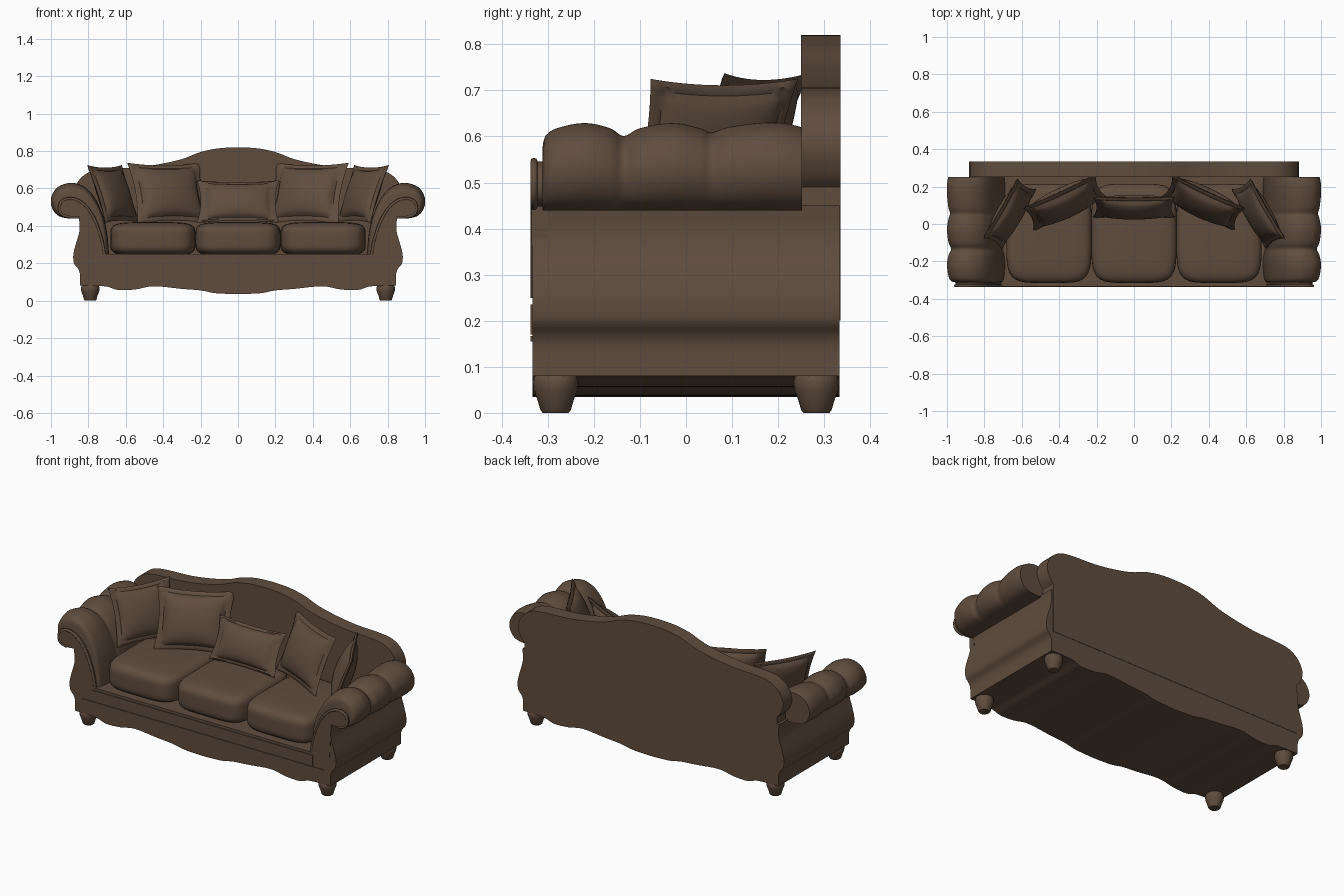
import bpy
import bmesh
import math
from mathutils import Matrix, Vector

cube = bpy.data.objects.get("Cube")
if cube:
    bpy.data.objects.remove(cube, do_unlink=True)

BROWN = (0.115, 0.073, 0.048, 1.0)
leather = bpy.data.materials.new("brown_leather")
leather.use_nodes = True
leather.diffuse_color = BROWN
leather.node_tree.nodes["Principled BSDF"].inputs["Base Color"].default_value = BROWN


def finish(name, bm, matrix=None, angle=40):
    """Turn a bmesh into a smooth shaded object."""
    bmesh.ops.remove_doubles(bm, verts=bm.verts, dist=0.0002)
    bmesh.ops.recalc_face_normals(bm, faces=bm.faces)
    mesh = bpy.data.meshes.new(name)
    bm.to_mesh(mesh)
    bm.free()
    obj = bpy.data.objects.new(name, mesh)
    bpy.context.collection.objects.link(obj)
    mesh.materials.append(leather)
    if matrix:
        obj.matrix_world = matrix
    bpy.ops.object.select_all(action="DESELECT")
    obj.select_set(True)
    bpy.context.view_layer.objects.active = obj
    bpy.ops.object.shade_smooth_by_angle(angle=math.radians(angle))
    return obj


def spline(points, steps=4):
    """Smooth open curve through the given points."""
    pts = [Vector(p) for p in points]
    pts = [pts[0]] + pts + [pts[-1]]
    out = []
    for a, b, c, d in zip(pts, pts[1:], pts[2:], pts[3:]):
        for i in range(steps):
            t = i / steps
            out.append(b + 0.5 * t * (c - a + t * (2 * a - 5 * b + 4 * c - d
                                                   + t * (3 * (b - c) + d - a))))
    return out + [pts[-1]]


def mirrored(half):
    """Complete an outline whose half runs along +x."""
    return list(half) + [Vector((-p[0], p[1])) for p in reversed(half)]


def loft(name, rings):
    """Skin closed rings and cap both ends."""
    bm = bmesh.new()
    loops = [[bm.verts.new(p) for p in ring] for ring in rings]
    for one, two in zip(loops, loops[1:]):
        for i in range(len(one)):
            j = (i + 1) % len(one)
            bm.faces.new((one[i], one[j], two[j], two[i]))
    bm.faces.new(loops[0])
    bm.faces.new(loops[-1])
    return finish(name, bm)


def slab(name, outline, front, back, side=1):
    return loft(name, [[(side * x, y, z) for x, z in outline] for y in (front, back)])


def tube(name, points, y, radius, side):
    """Piping along a path in the front plane."""
    curve = bpy.data.curves.new(name, "CURVE")
    curve.dimensions = "3D"
    curve.bevel_depth = radius
    curve.bevel_resolution = 2
    path = curve.splines.new("POLY")
    path.points.add(len(points) - 1)
    for point, (x, z) in zip(path.points, points):
        point.co = (side * x, y, z, 1)
    curve.materials.append(leather)
    obj = bpy.data.objects.new(name, curve)
    bpy.context.collection.objects.link(obj)


def seat_cushion(name, center, half):
    """Plump rounded box."""
    bm = bmesh.new()
    bmesh.ops.create_cube(bm, size=2)
    bmesh.ops.subdivide_edges(bm, edges=bm.edges, cuts=13, use_grid_fill=True)
    for v in bm.verts:
        v.co /= sum(abs(c) ** 5 for c in v.co) ** 0.2
        v.co = Vector(c * h for c, h in zip(v.co, half))
    finish(name, bm, Matrix.Translation(center), 60)


def pillow(name, center, width, height, yaw, lean, thick=0.065):
    """Pinched pillow with a flat flange round its edge."""
    bm = bmesh.new()
    n, inner = 28, 0.86
    for face in (-1, 1):
        grid = bmesh.ops.create_grid(bm, x_segments=n, y_segments=n, size=1)
        for v in grid["verts"]:
            u, w = v.co.x, v.co.y
            m = max(abs(u), abs(w))
            puff = 0 if m > 0.99 else 0.009
            if m < inner:
                puff = 0.004 + thick * ((1 - (u / inner) ** 2) * (1 - (w / inner) ** 2)) ** 0.45
            v.co = (u * width / 2 * (1 - 0.09 * (1 - w * w)),
                    w * height / 2 * (1 - 0.09 * (1 - u * u)), face * puff)
    turn = Matrix.Rotation(math.radians(yaw), 4, "Z") @ Matrix.Rotation(math.radians(lean), 4, "X")
    finish(name, bm, Matrix.Translation(center) @ turn, 50)


# Body: scalloped apron, bulging sides and a recessed seat deck
apron = spline([(0, .035), (.12, .04), (.2, .055), (.3, .063), (.45, .077),
                (.55, .06), (.64, .057), (.7, .075), (.77, .08)])
flank = spline([(.845, .08), (.845, .14), (.855, .17), (.877, .2), (.88, .25),
                (.865, .31), (.85, .36), (.845, .4), (.85, .45)])
slab("body", mirrored(apron + flank + [(.78, .45), (.71, .25)])[1:], -.333, .333)

# Front rail and the moulding under it
slab("front_rail", mirrored([(.73, .17), (.73, .235)]), -.338, -.32)
slab("rail_moulding", mirrored([(.8, .155), (.8, .167)]), -.337, -.32)

# Serpentine back
crest = spline([(0, .82), (.1, .815), (.2, .795), (.3, .757), (.42, .73), (.55, .712),
                (.7, .705), (.79, .69), (.85, .645), (.877, .58), (.86, .52), (.835, .49)])
slab("back", mirrored(crest + [(.835, .2)])[1:], .25, .335)

# Rolled arms, with padded lobes along their length
roll = spline([(.69, .25), (.70, .36), (.72, .45), (.76, .54), (.81, .6), (.87, .627),
               (.92, .625), (.97, .6), (.998, .55), (.995, .5), (.965, .457), (.91, .44), (.83, .44)])
roll.append(Vector((.82, .25)))
swell = spline([(-.312, .7), (-.305, .85), (-.28, .94), (-.22, 1), (-.165, .94), (-.135, .85),
                (-.1, .94), (-.03, 1), (.03, .94), (.055, .89), (.09, .95), (.16, 1),
                (.21, 1), (.252, .95)])
scroll = spline([(.715, .25), (.73, .33), (.765, .43), (.81, .5), (.86, .538), (.91, .545),
                 (.945, .527), (.955, .49), (.94, .46), (.90, .448), (.85, .45)])
for label, side in (("left", 1), ("right", -1)):
    rings = []
    for y, s in swell:
        ring = []
        for x, z in roll:
            k = s if z > .44 else 1
            ring.append((side * (.85 + (x - .85) * (s if x > .85 else .5 + s / 2)),
                         y, .44 + (z - .44) * k))
        rings.append(ring)
    loft(label + "_arm_roll", rings)
    slab(label + "_arm_scroll", scroll + [Vector((.84, .25))], -.335, -.3, side)
    tube(label + "_arm_piping", scroll[:-4], -.33, .008, side)

# Turned feet
foot = [(.028, 0), (.033, .006), (.04, .03), (.048, .05), (.05, .068), (.046, .08), (.03, .095)]
for end, y in (("front", -.283), ("back", .283)):
    for label, x in (("left", .79), ("right", -.79)):
        rings = []
        for r, z in foot:
            angles = [math.tau * i / 20 for i in range(20)]
            rings.append([(x + r * math.cos(a), y + r * math.sin(a), z) for a in angles])
        loft(end + "_" + label + "_foot", rings)

# Seat cushions
for label, x in (("left", .455), ("middle", 0), ("right", -.455)):
    seat_cushion(label + "_seat_cushion", (x, -.05, .33), (.228, .265, .09))

# Throw pillows
pillow("middle_pillow", (0, .09, .53), .44, .25, 0, 65, .05)
for label, side in (("left", 1), ("right", -1)):
    pillow(label + "_large_pillow", (side * .37, .115, .575), .43, .35, -25 * side, 68)
    pillow(label + "_corner_pillow", (side * .665, .055, .57), .37, .33, -60 * side, 70, .05)
